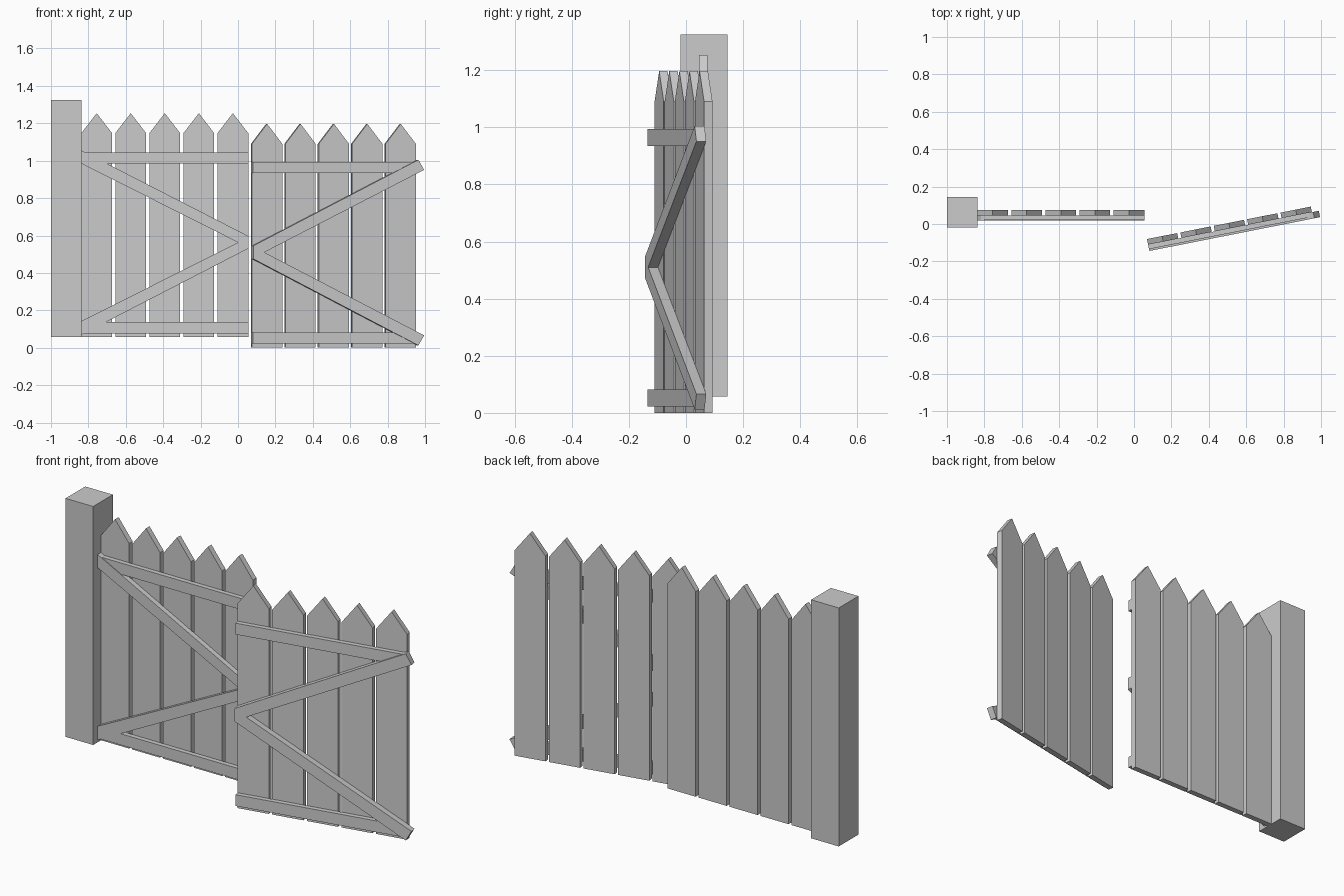
import bpy, bmesh, math
from mathutils import Matrix

if "Cube" in bpy.data.objects:
    bpy.data.objects.remove(bpy.data.objects["Cube"])

def prism(name, outline, y0, y1, place):
    """Extrude an x-z outline (counter-clockwise from the front) from y0 to y1."""
    bm = bmesh.new()
    face = bm.faces.new([bm.verts.new((x, y0, z)) for x, z in outline])
    ext = bmesh.ops.extrude_face_region(bm, geom=[face], use_keep_orig=True)
    verts = [g for g in ext["geom"] if isinstance(g, bmesh.types.BMVert)]
    bmesh.ops.translate(bm, verts=verts, vec=(0, y1 - y0, 0))
    bmesh.ops.recalc_face_normals(bm, faces=bm.faces)
    mesh = bpy.data.meshes.new(name)
    bm.to_mesh(mesh)
    bm.free()
    obj = bpy.data.objects.new(name, mesh)
    bpy.context.collection.objects.link(obj)
    obj.matrix_world = place
    return obj

def rect(x0, x1, z0, z1):
    return [(x0, z0), (x1, z0), (x1, z1), (x0, z1)]

PITCH, BOARD, LENGTH = 0.182, 0.165, 0.893

def panel(side, place, brace, rail_z, brace_front):
    # Pointed pickets
    for i in range(5):
        x = i * PITCH
        prism(f"{side}_picket_{i + 1}",
              [(x, 0), (x + BOARD, 0), (x + BOARD, 1.09),
               (x + BOARD / 2, 1.197), (x, 1.09)], 0, 0.03, place)
    # Horizontal rails
    for label, z in zip(("lower", "upper"), rail_z):
        prism(f"{side}_{label}_rail", rect(0, LENGTH, z, z + 0.06), -0.025, 0, place)
    # V-shaped diagonal brace
    prism(f"{side}_diagonal_brace", brace, brace_front, 0, place)

# Gate post
prism("gate_post", rect(-1, -0.838, 0.057, 1.325), -0.02, 0.145, Matrix())

# Closed left panel, brace ends trimmed flush
panel("left", Matrix.Translation((-0.838, 0.046, 0.057)),
      [(0, 0.012), (LENGTH, 0.473), (LENGTH, 0.540), (0, 0.998),
       (0, 0.928), (0.838, 0.506), (0, 0.085)], (0.020, 0.928), -0.028)

# Open right panel, brace ends overhanging
panel("right", Matrix.Translation((0.075, -0.11, 0)) @ Matrix.Rotation(math.radians(11.2), 4, 'Z'),
      [(0, 0.475), (0.90, 0.012), (0.931, 0.066), (0.06, 0.510),
       (0.931, 0.951), (0.90, 1.005), (0, 0.545)], (0.022, 0.934), -0.035)
